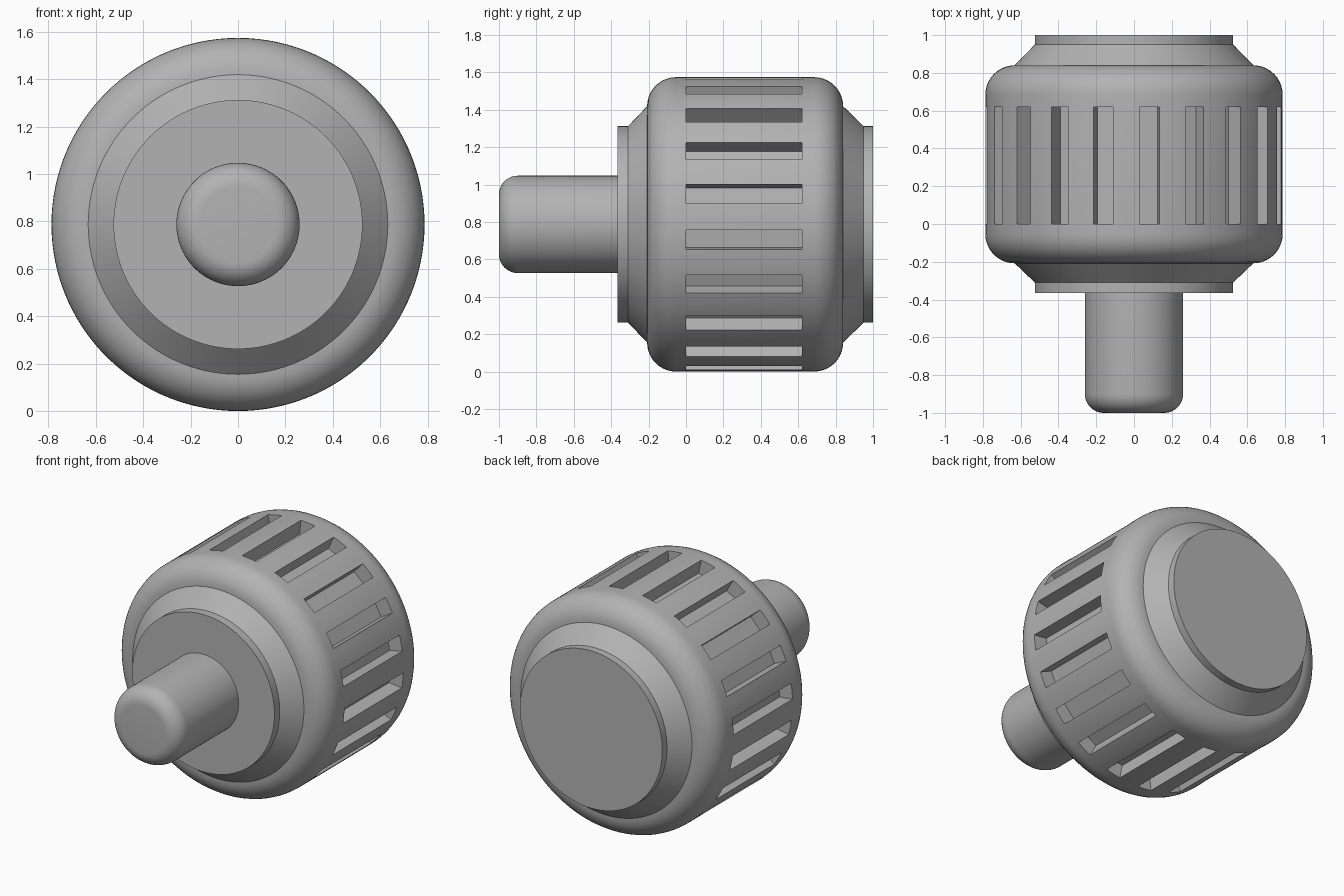
import bpy, bmesh, math
from mathutils import Matrix, Vector

cube = bpy.data.objects.get("Cube")
if cube:
    bpy.data.objects.remove(cube, do_unlink=True)

RADIUS = 0.787
AXIS = Vector((0, 0, RADIUS))
SLOTS = 20

grey = bpy.data.materials.new("plain grey")
grey.use_nodes = True
colour = (0.45, 0.45, 0.45, 1)
grey.diffuse_color = colour
grey.node_tree.nodes["Principled BSDF"].inputs["Base Color"].default_value = colour


def make_object(name, bm):
    bmesh.ops.recalc_face_normals(bm, faces=bm.faces)
    mesh = bpy.data.meshes.new(name)
    bm.to_mesh(mesh)
    bm.free()
    mesh.materials.append(grey)
    obj = bpy.data.objects.new(name, mesh)
    bpy.context.collection.objects.link(obj)
    return obj


def activate(obj):
    bpy.ops.object.select_all(action='DESELECT')
    obj.select_set(True)
    bpy.context.view_layer.objects.active = obj


def arc(radius, y, size, start, end, steps=10):
    """Rounded corner in (radius, y) profile space, angles in degrees."""
    angles = [math.radians(start + (end - start) * i / steps) for i in range(steps + 1)]
    return [(radius + size * math.cos(a), y + size * math.sin(a)) for a in angles]


def lathe(name, profile, segments):
    """Turn a (radius, y) profile about the horizontal axis."""
    bm = bmesh.new()
    verts = [bm.verts.new((r, y, RADIUS)) for r, y in profile]
    edges = [bm.edges.new(pair) for pair in zip(verts, verts[1:])]
    bmesh.ops.spin(bm, geom=verts + edges, cent=AXIS, axis=(0, 1, 0),
                   angle=math.tau, steps=segments)
    bmesh.ops.remove_doubles(bm, verts=bm.verts, dist=1e-4)
    return make_object(name, bm)


# Drum with rounded rims, chamfered shoulders and flat end discs
fillet = 0.155
inner = RADIUS - fillet
profile = [(0, -0.365), (0.525, -0.365), (0.525, -0.31)]
profile += arc(inner, -0.208 + fillet, fillet, -90, 0)
profile += arc(inner, 0.84 - fillet, fillet, 0, 90)
profile += [(0.525, 0.95), (0.525, 1), (0, 1)]
drum = lathe("slotted_drum", profile, 120)

# Grip slots cut around the drum
bm = bmesh.new()
floor, top = 0.69, 0.90
for i in range(SLOTS):
    turn = Matrix.Rotation(math.radians(6) + math.tau * i / SLOTS, 4, 'Y')
    box = Matrix.Translation((0, 0.31, (floor + top) / 2)) @ Matrix.Diagonal((0.104, 0.62, top - floor, 1))
    bmesh.ops.create_cube(bm, size=1, matrix=Matrix.Translation(AXIS) @ turn @ box)
cutter = make_object("slot_cutter", bm)
cutter.hide_render = True
cut = drum.modifiers.new("slots", 'BOOLEAN')
cut.operation = 'DIFFERENCE'
cut.solver = 'EXACT'
cut.object = cutter
activate(drum)
bpy.ops.object.modifier_apply(modifier=cut.name)
bpy.data.objects.remove(cutter, do_unlink=True)

# Front shaft with rounded tip
shaft_profile = [(0, -1)] + arc(0.16, -0.9, 0.1, -90, 0) + [(0.26, -0.34), (0, -0.34)]
shaft = lathe("shaft", shaft_profile, 96)

for part in (drum, shaft):
    activate(part)
    bpy.ops.object.shade_smooth_by_angle(angle=math.radians(30))
